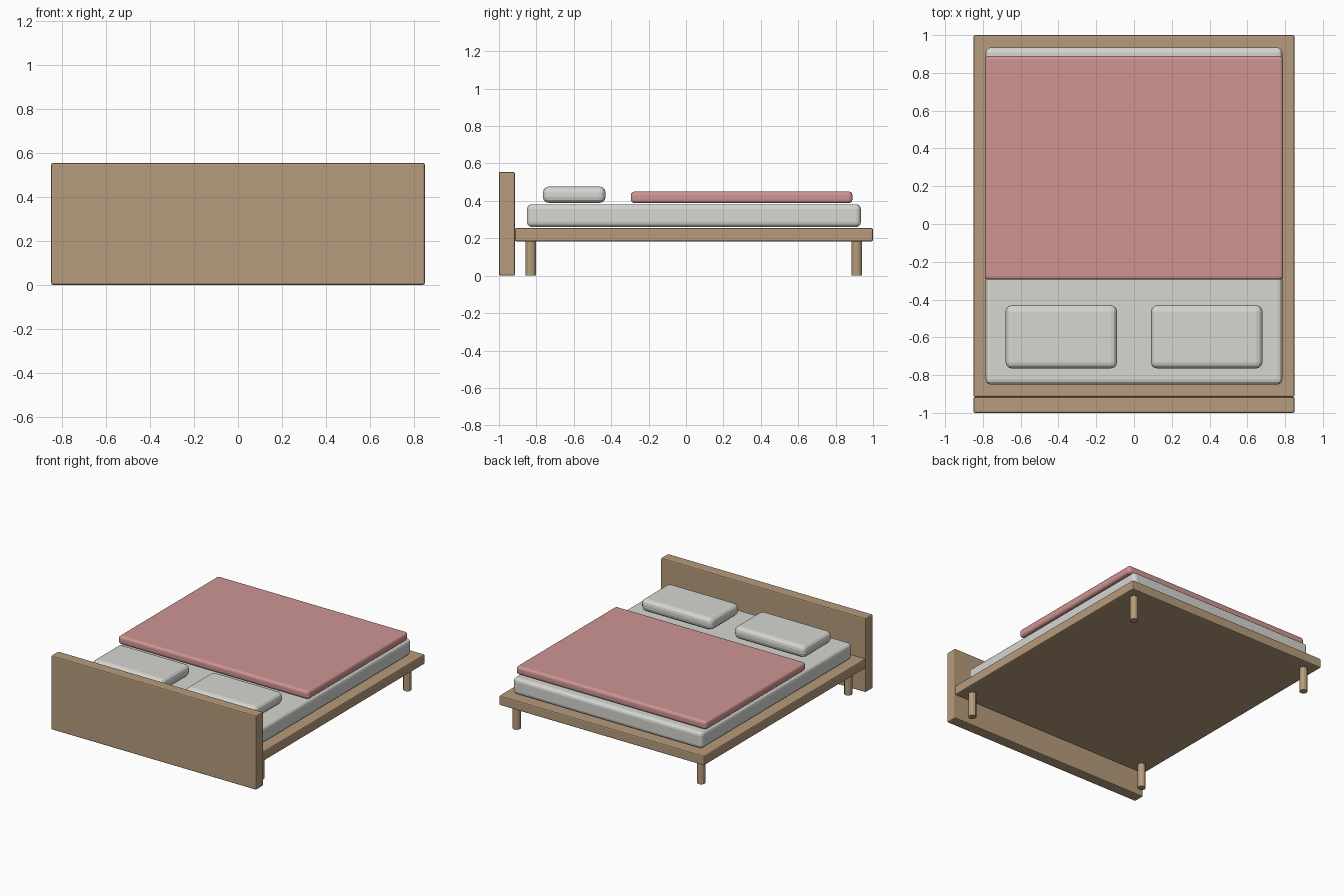
import bpy, math

if "Cube" in bpy.data.objects:
    bpy.data.objects.remove(bpy.data.objects["Cube"])

def material(name, rgb):
    m = bpy.data.materials.new(name)
    m.diffuse_color = (*rgb, 1)
    m.use_nodes = True
    m.node_tree.nodes["Principled BSDF"].inputs["Base Color"].default_value = m.diffuse_color
    return m

wood = material("wood", (0.47, 0.33, 0.2))
linen = material("linen", (0.67, 0.67, 0.64))
pink = material("pink", (0.62, 0.3, 0.29))

def box(name, lo, hi, bevel, segments, mat):
    """Box between two corners with rounded edges."""
    bpy.ops.mesh.primitive_cube_add(size=1, location=[(a + b) / 2 for a, b in zip(lo, hi)])
    o = bpy.context.object
    o.name = name
    o.scale = [b - a for a, b in zip(lo, hi)]
    bpy.ops.object.transform_apply(location=False, rotation=False, scale=True)
    mod = o.modifiers.new("rounded_edges", 'BEVEL')
    mod.width, mod.segments = bevel, segments
    o.data.materials.append(mat)
    return o

# Wooden frame and headboard
box("bed_frame", (-0.85, -0.915, 0.183), (0.85, 1.0, 0.255), 0.008, 2, wood)
box("headboard", (-0.85, -1.0, 0.0), (0.85, -0.915, 0.555), 0.008, 2, wood)

# Round legs
for y, end in ((-0.83, "head"), (0.913, "foot")):
    for x, side in ((-0.765, "left"), (0.765, "right")):
        bpy.ops.mesh.primitive_cylinder_add(vertices=12, radius=0.028, depth=0.185,
                                            location=(x, y, 0.0925))
        leg = bpy.context.object
        leg.name = f"{end}_leg_{side}"
        leg.data.materials.append(wood)

# Bedding
box("mattress", (-0.785, -0.85, 0.26), (0.785, 0.935, 0.382), 0.026, 3, linen)
box("blanket", (-0.79, -0.295, 0.388), (0.79, 0.89, 0.45), 0.02, 3, pink)
for s, side in ((-1, "left"), (1, "right")):
    xs = sorted((s * 0.09, s * 0.68))
    box(f"pillow_{side}", (xs[0], -0.765, 0.389), (xs[1], -0.43, 0.477), 0.033, 3, linen)
